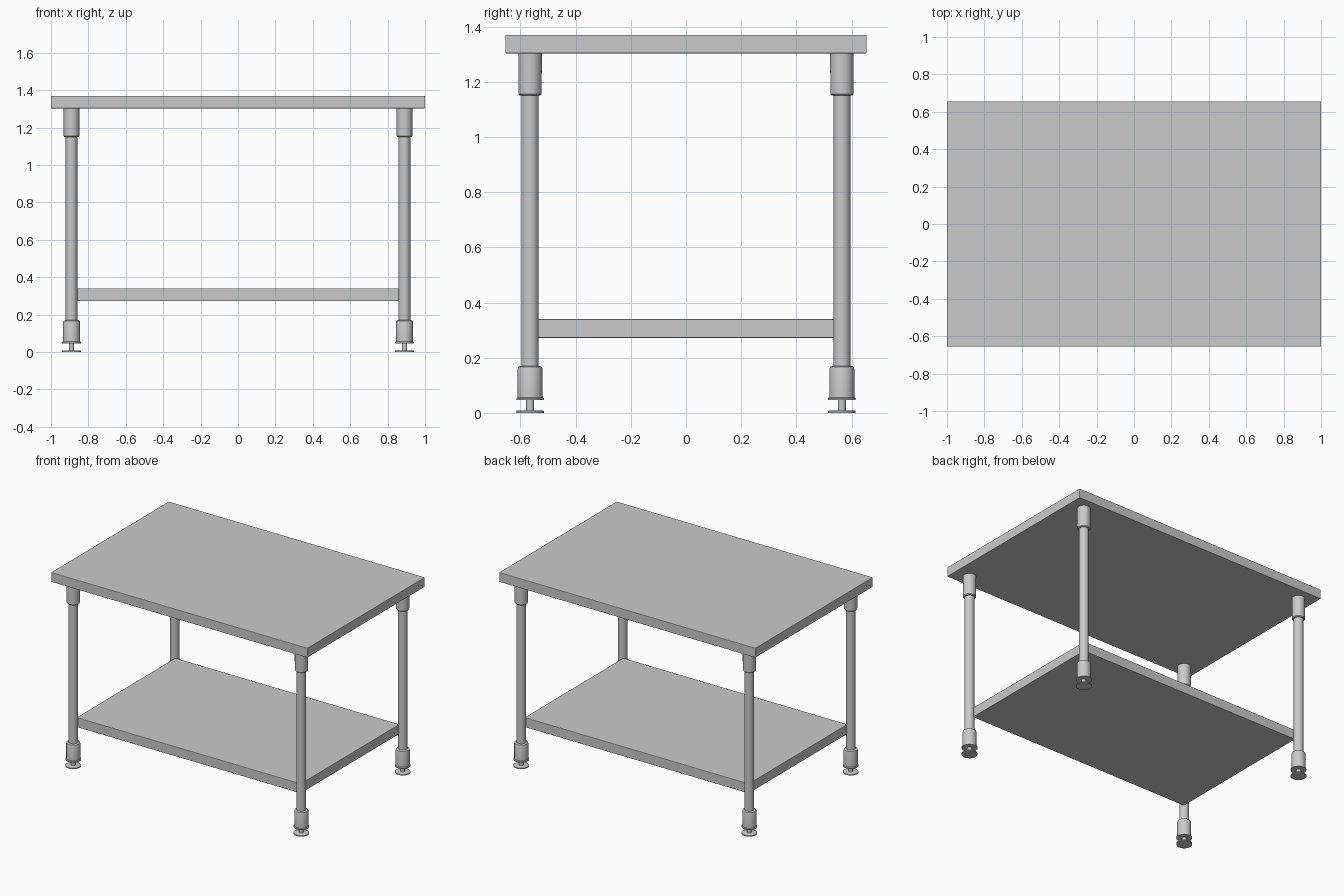
import bpy, bmesh, math

default = bpy.data.objects.get("Cube")
if default:
    bpy.data.objects.remove(default, do_unlink=True)

SEGMENTS = 32
LEG_X, LEG_Y = 0.89, 0.565

# Brushed metal grey
metal = bpy.data.materials.new("metal_grey")
metal.use_nodes = True
colour = (0.59, 0.59, 0.59, 1)
metal.diffuse_color = colour
metal.node_tree.nodes["Principled BSDF"].inputs["Base Color"].default_value = colour


def finish(bm, name, location):
    bmesh.ops.recalc_face_normals(bm, faces=bm.faces)
    mesh = bpy.data.meshes.new(name)
    bm.to_mesh(mesh)
    bm.free()
    mesh.materials.append(metal)
    obj = bpy.data.objects.new(name, mesh)
    obj.location = location
    bpy.context.collection.objects.link(obj)
    return obj


def slab(name, half_x, half_y, z0, z1):
    bm = bmesh.new()
    bmesh.ops.create_cube(bm, size=1)
    bmesh.ops.scale(bm, vec=(2 * half_x, 2 * half_y, z1 - z0), verts=bm.verts)
    obj = finish(bm, name, (0, 0, (z0 + z1) / 2))
    bevel = obj.modifiers.new("soft_edge", "BEVEL")
    bevel.width = 0.003
    bevel.segments = 2
    return obj


def lathe(name, profile, x, y):
    """Spin a (radius, height) profile about the vertical axis and cap its ends."""
    bm = bmesh.new()
    rings = []
    for r, z in profile:
        angles = [2 * math.pi * i / SEGMENTS for i in range(SEGMENTS)]
        rings.append([bm.verts.new((r * math.cos(a), r * math.sin(a), z)) for a in angles])
    for low, high in zip(rings, rings[1:]):
        for i in range(SEGMENTS):
            j = (i + 1) % SEGMENTS
            bm.faces.new((low[i], low[j], high[j], high[i]))
    bm.faces.new(rings[0][::-1])
    bm.faces.new(rings[-1])
    obj = finish(bm, name, (x, y, 0))
    bpy.ops.object.select_all(action="DESELECT")
    obj.select_set(True)
    bpy.context.view_layer.objects.active = obj
    bpy.ops.object.shade_smooth_by_angle(angle=math.radians(35))
    return obj


# Worktop and lower shelf
slab("worktop", 1.0, 0.655, 1.303, 1.37)
slab("lower_shelf", 0.875, 0.55, 0.272, 0.34)

# Turned leg parts, each as (radius, height) pairs
LEG_PARTS = {
    "leg_tube": [(0.031, 0.10), (0.031, 1.25)],
    "top_socket": [(0.037, 1.15), (0.042, 1.155), (0.0425, 1.303)],
    "foot_sleeve": [(0.05, 0.046), (0.05, 0.053), (0.045, 0.056),
                    (0.045, 0.16), (0.043, 0.166), (0.036, 0.17)],
    "foot_stem": [(0.0145, 0.006), (0.0145, 0.06)],
    "foot_pad": [(0.05, 0), (0.05, 0.007), (0.047, 0.009)],
}
for side_x, x_name in ((1, "left"), (-1, "right")):
    for side_y, y_name in ((-1, "front"), (1, "back")):
        for part, profile in LEG_PARTS.items():
            lathe(f"{y_name}_{x_name}_{part}", profile, side_x * LEG_X, side_y * LEG_Y)
